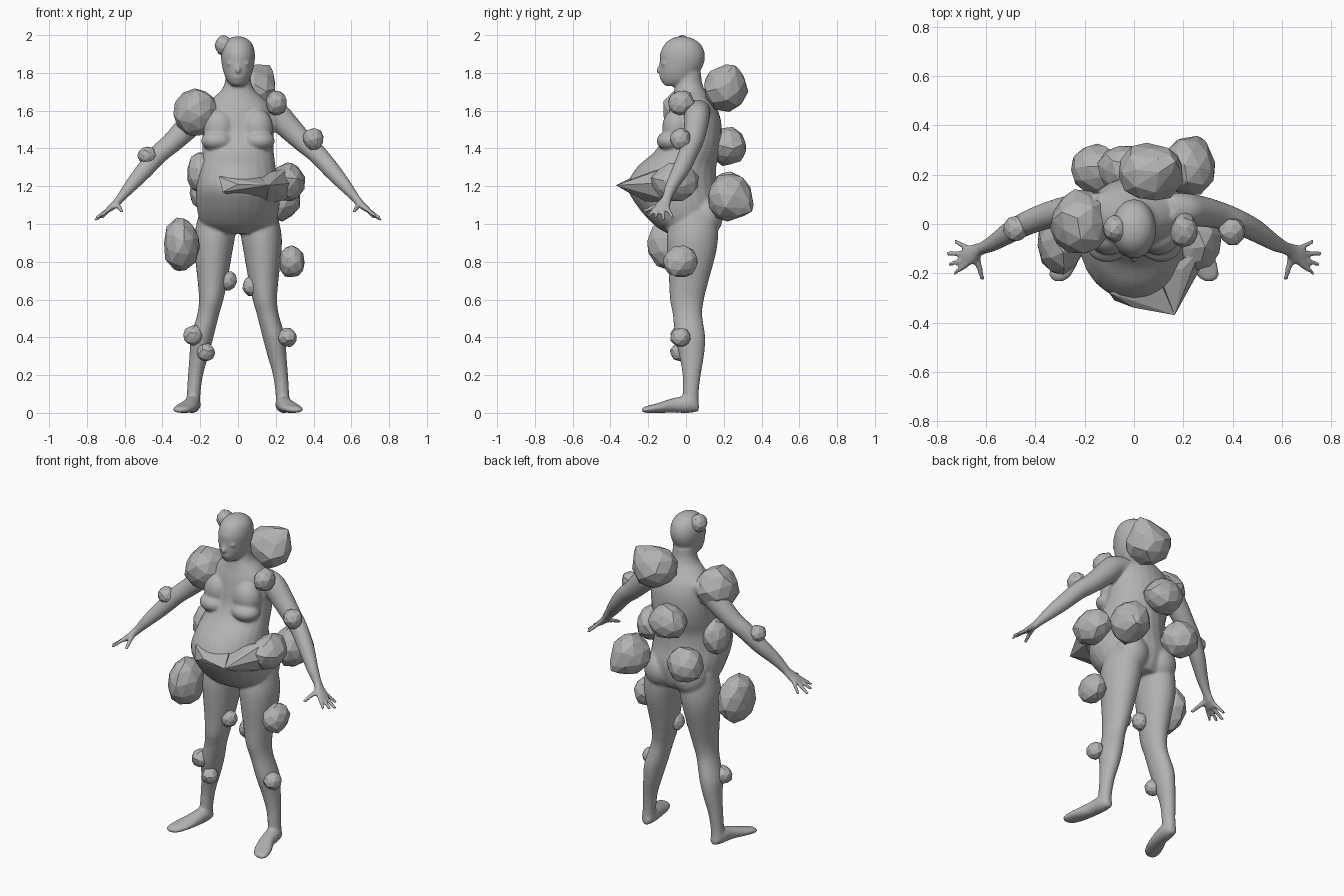
import bpy, bmesh, math, random
from mathutils import Vector, Matrix

random.seed(4)
if "Cube" in bpy.data.objects:
    bpy.data.objects.remove(bpy.data.objects["Cube"])

X, Y, Z = Vector((1, 0, 0)), Vector((0, 1, 0)), Vector((0, 0, 1))
SIDES = 24

skin = bpy.data.materials.new("grey_skin")
skin.use_nodes = True
grey = (0.45, 0.45, 0.45, 1)
skin.diffuse_color = grey
skin.node_tree.nodes["Principled BSDF"].inputs["Base Color"].default_value = grey


def finish(bm, name):
    """Turn a bmesh into a named object with the skin material."""
    bmesh.ops.recalc_face_normals(bm, faces=bm.faces)
    mesh = bpy.data.meshes.new(name)
    bm.to_mesh(mesh)
    bm.free()
    mesh.materials.append(skin)
    obj = bpy.data.objects.new(name, mesh)
    bpy.context.collection.objects.link(obj)
    return obj


def spline(rows, steps=4):
    """Smooth the table of rings with a Catmull-Rom curve."""
    out = []
    for i in range(len(rows) - 1):
        a, b, c, d = (rows[max(0, min(len(rows) - 1, i + k))] for k in (-1, 0, 1, 2))
        for s in range(steps):
            t = s / steps
            out.append([q + t * (r - p + t * (2 * p - 5 * q + 4 * r - w
                        + t * (3 * (q - r) + w - p))) / 2
                        for p, q, r, w in zip(a, b, c, d)])
    return out + [list(rows[-1])]


def loft(bm, rows, u, v, flip=1):
    """Closed tube through rings (x, y, z, radius along u, radius along v)."""
    rings = []
    for x, y, z, ru, rv in spline(rows):
        ring = []
        for k in range(SIDES):
            a = math.tau * k / SIDES
            p = Vector((x, y, z)) + u * ru * math.cos(a) + v * rv * math.sin(a)
            ring.append(bm.verts.new((p.x * flip, p.y, p.z)))
        rings.append(ring)
    for lo, hi in zip(rings, rings[1:]):
        for k in range(SIDES):
            n = (k + 1) % SIDES
            bm.faces.new((lo[k], lo[n], hi[n], hi[k]))
    bm.faces.new(rings[0])
    bm.faces.new(rings[-1])


def upright(bm, profile):
    """Central volume from rows of (height, front, back, half width)."""
    loft(bm, [(0, (f + b) / 2, z, w, (b - f) / 2) for z, f, b, w in profile], X, Y)


def ball(bm, centre, radii, flip=1):
    place = Matrix.Translation((centre[0] * flip, centre[1], centre[2]))
    bmesh.ops.create_icosphere(bm, subdivisions=4, radius=1,
                               matrix=place @ Matrix.Diagonal((*radii, 1)))


body = bmesh.new()

# Torso with the heavy belly, and the neck
upright(body, [(.95, -.1, .14, .13), (1.0, -.175, .17, .195), (1.1, -.262, .185, .22),
               (1.2, -.31, .165, .22), (1.3, -.26, .16, .2), (1.38, -.17, .18, .19),
               (1.46, -.12, .19, .188), (1.55, -.1, .185, .185), (1.62, -.085, .16, .175),
               (1.67, -.07, .125, .13), (1.71, -.062, .1, .087), (1.75, -.055, .085, .07),
               (1.8, -.05, .08, .066)])

# Head
upright(body, [(1.73, -.11, -.04, .028), (1.755, -.13, .04, .056), (1.8, -.138, .07, .076),
               (1.85, -.138, .095, .087), (1.9, -.138, .1, .09), (1.95, -.115, .08, .078),
               (1.98, -.08, .04, .05), (1.993, -.04, 0, .015)])

# Nose and lips
ball(body, (0, -.138, 1.815), (.014, .022, .02))
ball(body, (0, -.13, 1.84), (.01, .014, .03))
ball(body, (0, -.128, 1.778), (.026, .014, .01))

for side in (1, -1):
    # Sagging breast, buttock and eyelid
    ball(body, (.11, -.08, 1.44), (.085, .075, .055), side)
    ball(body, (.1, -.05, 1.51), (.085, .075, .1), side)
    ball(body, (.1, .1, 1.04), (.1, .095, .11), side)
    ball(body, (.042, -.112, 1.85), (.02, .018, .012), side)
    # Leg
    loft(body, [(.11, .04, 1.06, .095, .12), (.122, .035, .95, .108, .135),
                (.13, .03, .85, .1, .13), (.135, .015, .7, .079, .105),
                (.142, .005, .6, .065, .09), (.158, .008, .52, .058, .078),
                (.19, .022, .4, .06, .08), (.207, .03, .3, .05, .065),
                (.225, .03, .2, .04, .048), (.235, .025, .1, .036, .042),
                (.24, .025, .03, .038, .044)], X, Y, side)
    # Foot
    loft(body, [(.235, .068, .03, .022, .022), (.24, .02, .045, .042, .045),
                (.25, -.06, .04, .045, .04), (.28, -.15, .026, .055, .026),
                (.3, -.21, .018, .045, .018), (.305, -.232, .015, .02, .012)], X, Z, side)
    # Arm and palm
    across = Vector((.7, 0, .7))
    loft(body, [(.12, .06, 1.61, .068, .07), (.2, .058, 1.58, .068, .072),
                (.27, .052, 1.51, .063, .066), (.35, .035, 1.43, .056, .056),
                (.42, .01, 1.37, .052, .052), (.5, -.03, 1.28, .048, .046),
                (.57, -.075, 1.2, .036, .035), (.62, -.1, 1.14, .027, .024),
                (.65, -.12, 1.105, .04, .02), (.685, -.13, 1.075, .042, .016)],
         Y, across, side)
    # Fingers
    for k, tip in enumerate([(.73, -.2, 1.04), (.752, -.165, 1.03),
                             (.757, -.12, 1.02), (.728, -.07, 1.03)]):
        root = (.668, -.158 + .019 * k, 1.09)
        loft(body, [(*root, .013, .013), (*tip, .01, .01)], Y, across, side)
    # Thumb
    loft(body, [(.645, -.11, 1.11, .016, .016), (.63, -.17, 1.09, .014, .014),
                (.615, -.228, 1.065, .01, .01)], X, Z, side)

# Fuse the body into one smooth skin
figure = finish(body, "body")
remesh = figure.modifiers.new("fuse", "REMESH")
remesh.mode = "VOXEL"
remesh.voxel_size = .008
remesh.use_smooth_shade = True
relax = figure.modifiers.new("relax", "SMOOTH")
relax.factor = .5
relax.iterations = 7

# Faceted growths: centre, then radii
growths = {
    "head": ((-.075, -.02, 1.945), (.05, .055, .055)),
    "right_shoulder": ((-.22, .005, 1.59), (.125, .135, .13)),
    "left_shoulder": ((.205, -.025, 1.64), (.06, .075, .07)),
    "upper_back": ((.07, .21, 1.72), (.135, .125, .125)),
    "middle_back": ((-.03, .22, 1.41), (.12, .105, .105)),
    "lower_back": ((-.15, .22, 1.17), (.115, .105, .11)),
    "left_back_hip": ((.22, .23, 1.14), (.115, .125, .125)),
    "left_flank": ((.26, -.06, 1.22), (.095, .13, .105)),
    "right_flank": ((-.19, -.02, 1.27), (.085, .1, .115)),
    "right_thigh": ((-.3, -.07, .89), (.1, .135, .145)),
    "left_thigh": ((.285, -.03, .8), (.07, .094, .09)),
    "left_elbow": ((.4, -.03, 1.45), (.058, .058, .06)),
    "right_elbow": ((-.48, -.02, 1.36), (.052, .055, .05)),
    "right_inner_knee": ((-.055, -.01, .7), (.05, .05, .055)),
    "left_inner_knee": ((.07, -.01, .67), (.047, .05, .053)),
    "right_upper_shin": ((-.235, -.03, .41), (.056, .054, .056)),
    "right_lower_shin": ((-.17, -.035, .32), (.051, .05, .05)),
    "left_shin": ((.26, -.03, .4), (.054, .054, .052)),
}
# Some growths are drawn out towards a point
points = {"upper_back": (.18, .26, 1.845), "left_back_hip": (.28, .365, 1.06),
          "left_shoulder": (.2, .05, 1.62)}
for name, (centre, radii) in growths.items():
    bm = bmesh.new()
    bmesh.ops.create_icosphere(bm, subdivisions=2, radius=1)
    turn = Matrix.Rotation(random.uniform(0, 3), 3, Vector((random.random(), 1, .5)))
    for v in bm.verts:
        p = turn @ v.co * random.uniform(.92, 1.04)
        v.co = [c + q * r for c, q, r in zip(centre, p, radii)]
        if name in points:
            pull = Vector(points[name]) - v.co
            v.co += pull * max(0, 1 - pull.length / (1.3 * radii[0]))
    finish(bm, name + "_growth")


# Sharp wedges growing out of the belly
def wedge(name, corners):
    bm = bmesh.new()
    for c in corners:
        bm.verts.new(c)
    bmesh.ops.convex_hull(bm, input=bm.verts)
    finish(bm, name)


peak = (.165, -.37, 1.205)
wedge("front_belly_wedge", [peak, (-.1, -.28, 1.25), (-.08, -.31, 1.17), (0, -.34, 1.21),
                            (.02, -.2, 1.11), (.1, -.22, 1.26), (.15, -.2, 1.12)])
wedge("side_belly_wedge", [peak, (.23, -.24, 1.21), (.32, -.09, 1.22), (.27, -.1, 1.3),
                           (.27, -.1, 1.13), (.1, -.2, 1.26), (.15, -.2, 1.11),
                           (.2, -.18, 1.28)])
